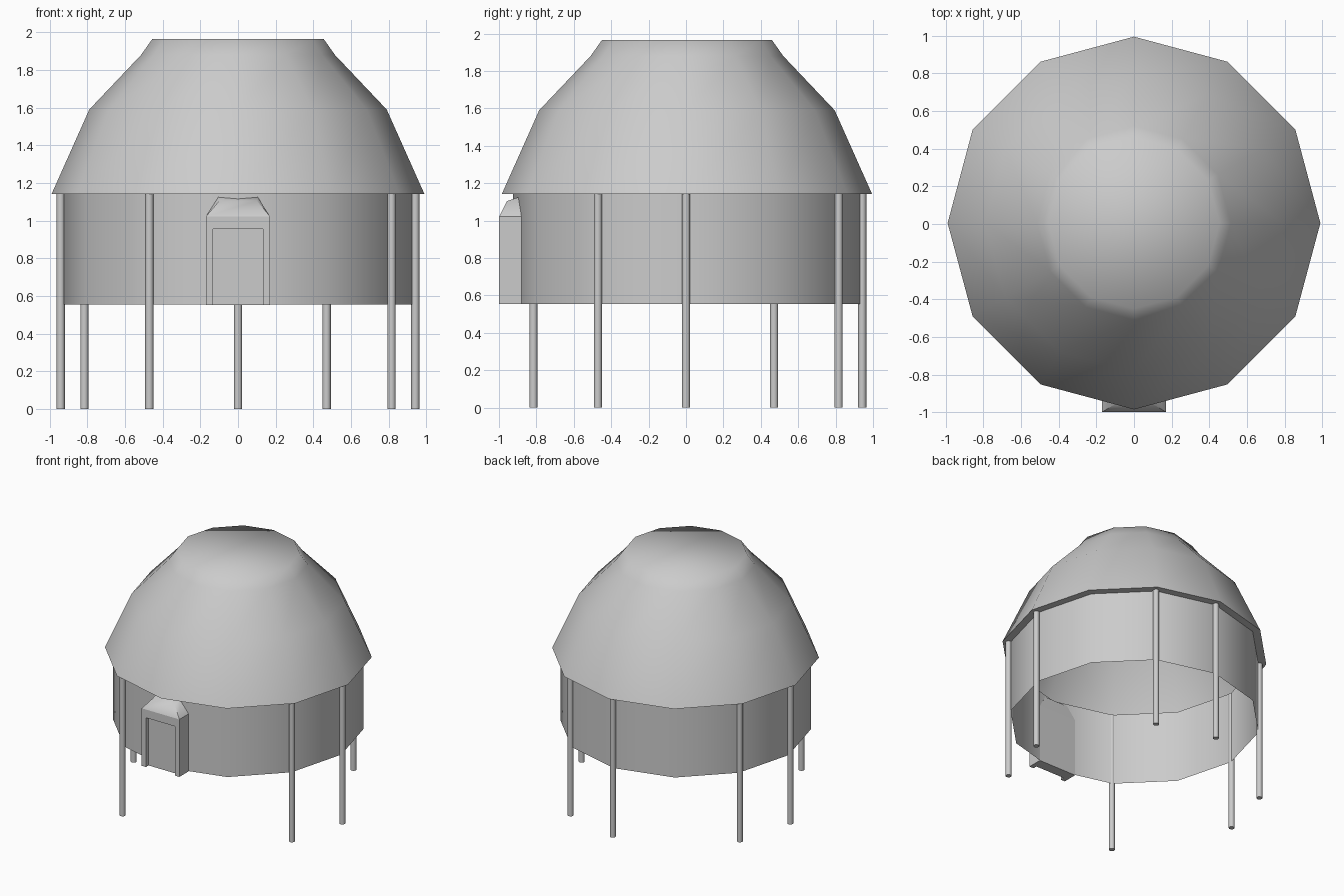
import bpy, math
from math import sin, cos, pi, radians

if "Cube" in bpy.data.objects:
    bpy.data.objects.remove(bpy.data.objects["Cube"])

CY = 0.005     # centre of the round house along y


def make(name, verts, faces, angle=30):
    me = bpy.data.meshes.new(name)
    me.from_pydata(verts, [], faces)
    me.shade_smooth()
    me.set_sharp_from_angle(angle=radians(angle))
    ob = bpy.data.objects.new(name, me)
    bpy.context.collection.objects.link(ob)
    return ob


def lathe(name, profile, n, cx=0, cy=CY, cap_top=False, cap_bottom=False, angle=30):
    verts, faces = [], []
    for r, z in profile:
        verts += [(cx + r * cos(2 * pi * i / n), cy + r * sin(2 * pi * i / n), z) for i in range(n)]
    for k in range(len(profile) - 1):
        for i in range(n):
            j = (i + 1) % n
            faces.append((k * n + i, k * n + j, (k + 1) * n + j, (k + 1) * n + i))
    if cap_top:
        faces.append(tuple(range((len(profile) - 1) * n, len(profile) * n)))
    if cap_bottom:
        faces.append(tuple(reversed(range(n))))
    return make(name, verts, faces, angle)


def prism(name, outline, y0, y1):
    """Extrude an x-z outline (anticlockwise seen from the front) along y."""
    n = len(outline)
    verts = [(x, y, z) for y in (y0, y1) for x, z in outline]
    faces = [tuple(range(n)), tuple(reversed(range(n, 2 * n)))]
    faces += [(i, i + n, (i + 1) % n + n, (i + 1) % n) for i in range(n)]
    return make(name, verts, faces)


# Domed roof: underside of the eave, flared skirt, dome, flat top
lathe("roof", [(0.93, 1.142), (0.99, 1.142), (0.79, 1.59), (0.515, 1.88), (0.455, 1.965)],
      12, cap_top=True, angle=70)

# Open ring wall
lathe("wall", [(0.93, 0.555), (0.93, 1.142)], 12, angle=40)

# Stilts on seven of the twelve corners
for k in (0, 2, 3, 5, 6, 8, 11):
    a = radians(30 * k)
    lathe(f"stilt_{k}", [(0.022, 0), (0.022, 1.142)], 12,
          0.942 * cos(a), 0.942 * sin(a), cap_top=True, cap_bottom=True, angle=40)

# Porch: door frame, recessed door, hipped roof
W, D, Z0, ZD, Z1 = 0.17, 0.132, 0.553, 0.955, 1.022
prism("door_frame", [(-W, Z0), (-D, Z0), (-D, ZD), (D, ZD), (D, Z0), (W, Z0), (W, Z1), (-W, Z1)],
      -0.999, -0.965)
prism("door_block", [(-W, Z0), (W, Z0), (W, Z1), (-W, Z1)], -0.965, -0.88)
rings = [(-W, -0.999, Z1), (W, -0.999, Z1), (W, -0.88, Z1), (-W, -0.88, Z1),
         (-0.10, -0.957, 1.105), (0.10, -0.957, 1.105), (0.105, -0.895, 1.125), (-0.105, -0.895, 1.125)]
make("porch_roof", rings,
     [(0, 1, 5, 4), (1, 2, 6, 5), (2, 3, 7, 6), (3, 0, 4, 7), (4, 5, 6, 7), (3, 2, 1, 0)], 60)
